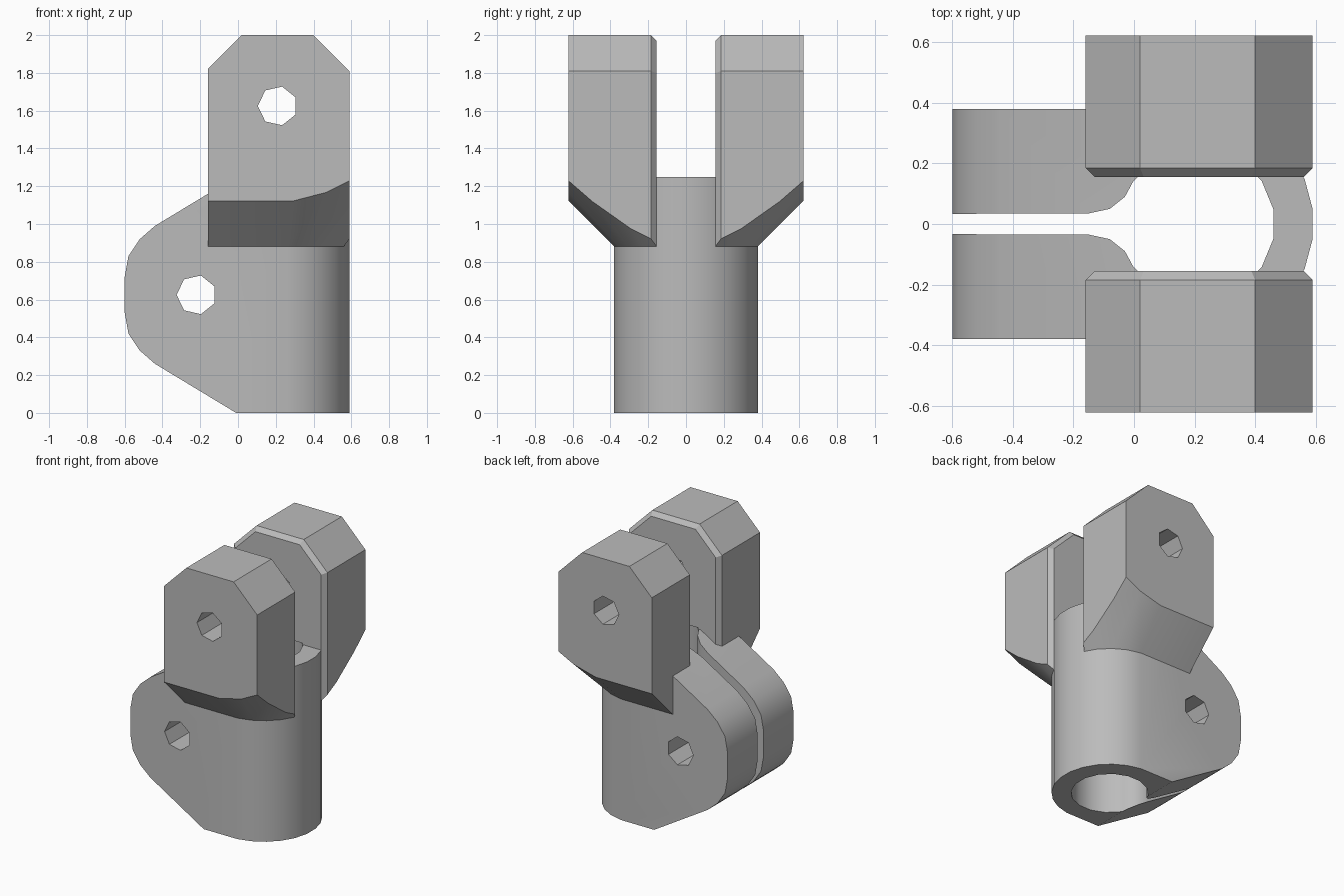
import bpy, bmesh, math
from mathutils import Vector

cube = bpy.data.objects.get("Cube")
if cube:
    bpy.data.objects.remove(cube)

grey = bpy.data.materials.new("plain_grey")
grey.use_nodes = True
grey.diffuse_color = (0.5, 0.5, 0.5, 1)
grey.node_tree.nodes["Principled BSDF"].inputs["Base Color"].default_value = (0.5, 0.5, 0.5, 1)

AXIS, RADIUS = 0.21, 0.38      # tube centre in x, tube outer radius
HEIGHT, FLARE = 1.25, 0.88     # tube height, where the fork arms flare out


def make_object(name, bm):
    bmesh.ops.recalc_face_normals(bm, faces=bm.faces)
    mesh = bpy.data.meshes.new(name)
    bm.to_mesh(mesh)
    bm.free()
    mesh.materials.append(grey)
    obj = bpy.data.objects.new(name, mesh)
    bpy.context.collection.objects.link(obj)
    return obj


def carved_block(name, low, high, planes):
    """Box trimmed by (point, outward normal) planes, closed after each cut."""
    bm = bmesh.new()
    bmesh.ops.create_cube(bm, size=1)
    for v in bm.verts:
        v.co = [(a + b) / 2 + c * (b - a) for a, b, c in zip(low, high, v.co)]
    for point, normal in planes:
        geom = bm.verts[:] + bm.edges[:] + bm.faces[:]
        bmesh.ops.bisect_plane(bm, geom=geom, dist=1e-5, plane_co=point,
                               plane_no=Vector(normal).normalized(), clear_outer=True)
        rim = [e for e in bm.edges if e.is_boundary]
        if rim:
            bmesh.ops.edgeloop_fill(bm, edges=rim)
    return make_object(name, bm)


def prism(name, base, offset):
    bm = bmesh.new()
    face = bm.faces.new([bm.verts.new(p) for p in base])
    grown = bmesh.ops.extrude_face_region(bm, geom=[face])["geom"]
    bmesh.ops.translate(bm, vec=offset,
                        verts=[g for g in grown if isinstance(g, bmesh.types.BMVert)])
    obj = make_object(name, bm)
    obj.hide_render = True
    return obj


def pin_cutter(name, x, z):
    turns = [math.pi + math.tau * i / 7 for i in range(7)]
    return prism(name, [(x + 0.105 * math.cos(a), -1, z + 0.105 * math.sin(a)) for a in turns],
                 (0, 2, 0))


def cut_and_shade(obj, cutters):
    for cutter in cutters:
        mod = obj.modifiers.new("cut", "BOOLEAN")
        mod.operation, mod.solver, mod.object = "DIFFERENCE", "EXACT", cutter
    graph = bpy.context.evaluated_depsgraph_get()
    mesh = bpy.data.meshes.new_from_object(obj.evaluated_get(graph))
    obj.modifiers.clear()
    obj.data = mesh
    bpy.ops.object.select_all(action="DESELECT")
    obj.select_set(True)
    bpy.context.view_layer.objects.active = obj
    bpy.ops.object.shade_smooth_by_angle(angle=math.radians(30))


# Bore with a flared mouth running into the clamp slot
mouth = [(-0.03, 0.09), (-0.08, 0.05), (-0.15, 0.035), (-0.8, 0.033)]
arc = [math.radians(22.5 * (i + 0.5)) for i in range(-7, 7)]
bore_outline = [(AXIS + 0.255 * math.cos(a), 0.255 * math.sin(a)) for a in arc]
bore_outline += mouth + [(x, -y) for x, y in reversed(mouth)]
bore = prism("bore_cutter", [(x, y, -0.1) for x, y in bore_outline], (0, 0, HEIGHT + 0.11))
clamp_pin = pin_cutter("clamp_pin_cutter", -0.22, HEIGHT / 2)
fork_pin = pin_cutter("fork_pin_cutter", AXIS, 1.625)

# Clamp body: round tube on one side, tapered jaws with a rounded nose on the other
planes = []
for step in range(-5, 6):
    c, s = math.cos(math.radians(15 * step)), math.sin(math.radians(15 * step))
    planes.append(((AXIS + RADIUS * c, RADIUS * s, 0), (c, s, 0)))
nose = [(-0.01, 0), (-0.44, 0.26), (-0.52, 0.33), (-0.58, 0.42), (-0.6, 0.53)]
for (x0, z0), (x1, z1) in zip(nose, nose[1:]):
    dx, dz = x1 - x0, z1 - z0
    planes.append(((x0, 0, z0), (-dz, 0, dx)))
    planes.append(((x0, 0, HEIGHT - z0), (-dz, 0, -dx)))
body = carved_block("clamp_body", (-0.6, -RADIUS, 0), (0.59, RADIUS, HEIGHT), planes)
cut_and_shade(body, [bore, clamp_pin])

# Fork arms: clipped top corners, bevelled inner rim, flared underside
for name, side in (("front_fork_arm", -1), ("back_fork_arm", 1)):
    rim = [((-0.16, 1), (-1, 0)), ((0.59, 1), (1, 0)), ((0, 2), (0, 1)),
           ((0.02, 2), (-0.71, 0.71)), ((0.4, 2), (0.71, 0.71))]
    planes = []
    for (x, z), (nx, nz) in rim:
        planes.append(((x, 0, z), (nx, 0, nz)))
        planes.append(((x, side * 0.185, z), (nx, -side, nz)))
    for step in range(7):
        c, s = math.cos(math.radians(15 * step)), side * math.sin(math.radians(15 * step))
        planes.append(((AXIS + RADIUS * c, RADIUS * s, FLARE), (c, s, -1)))
    inner, outer = sorted((side * 0.155, side * 0.622))
    arm = carved_block(name, (-0.16, inner, FLARE), (0.59, outer, 2), planes)
    cut_and_shade(arm, [bore, fork_pin])

for cutter in (bore, clamp_pin, fork_pin):
    bpy.data.objects.remove(cutter)
